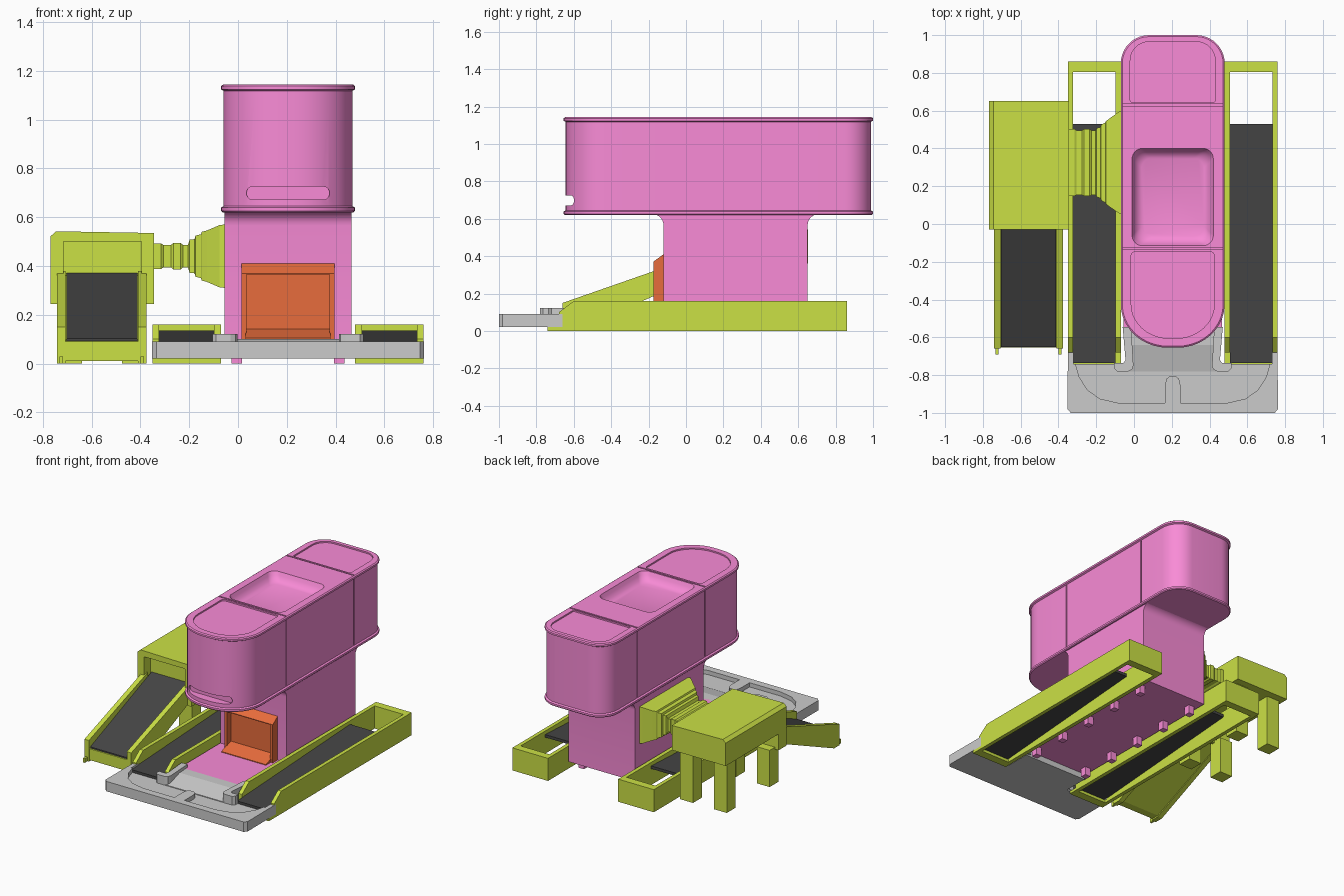
import bpy, bmesh
from math import sin, cos, pi

if "Cube" in bpy.data.objects:
    bpy.data.objects.remove(bpy.data.objects["Cube"])

def material(name, rgb):
    m = bpy.data.materials.new(name)
    m.diffuse_color = (*rgb, 1)
    m.use_nodes = True
    m.node_tree.nodes["Principled BSDF"].inputs["Base Color"].default_value = m.diffuse_color
    return m

PINK = material("pink", (0.95, 0.26, 0.68))
GREEN = material("green", (0.6, 0.75, 0.06))
DARK = material("belt", (0.06, 0.06, 0.06))
ORANGE = material("orange", (0.8, 0.15, 0.045))
MID = 0.205  # symmetry line of the tower and its two conveyors

def loft(name, rings, mat=None):
    bm = bmesh.new()
    rows = [[bm.verts.new(p) for p in r] for r in rings]
    n = len(rows[0])
    for a, b in zip(rows, rows[1:]):
        for i in range(n):
            j = (i + 1) % n
            bm.faces.new((a[i], a[j], b[j], b[i]))
    bm.faces.new(rows[0])
    bm.faces.new(rows[-1])
    bmesh.ops.recalc_face_normals(bm, faces=bm.faces[:])
    me = bpy.data.meshes.new(name)
    bm.to_mesh(me)
    bm.free()
    ob = bpy.data.objects.new(name, me)
    bpy.context.collection.objects.link(ob)
    if mat:
        me.materials.append(mat)
    return ob

def shade(ob):
    bpy.ops.object.select_all(action='DESELECT')
    ob.select_set(True)
    bpy.context.view_layer.objects.active = ob
    bpy.ops.object.shade_smooth_by_angle(angle=0.6)

def prism_x(name, yz, x0, x1, mat=None):
    return loft(name, [[(x, y, z) for y, z in yz] for x in (x0, x1)], mat)

def prism_z(name, xy, z0, z1, mat=None):
    return loft(name, [[(x, y, z) for x, y in xy] for z in (z0, z1)], mat)

def box(name, x0, x1, y0, y1, z0, z1, mat=None):
    return prism_x(name, [(y0, z0), (y1, z0), (y1, z1), (y0, z1)], x0, x1, mat)

def rounded(x0, x1, y0, y1, front, back, steps=10):
    pts = []
    for cx, cy, (rx, ry), a0 in ((x0 + front[0], y0 + front[1], front, pi),
                                 (x1 - front[0], y0 + front[1], front, 1.5 * pi),
                                 (x1 - back[0], y1 - back[1], back, 0),
                                 (x0 + back[0], y1 - back[1], back, pi / 2)):
        for i in range(steps + 1):
            a = a0 + pi / 2 * i / steps
            pts.append((cx + rx * cos(a), cy + ry * sin(a)))
    return pts

def cut(ob, cutter):
    mod = ob.modifiers.new("cut", 'BOOLEAN')
    mod.operation, mod.object, mod.solver = 'DIFFERENCE', cutter, 'EXACT'
    bpy.context.view_layer.objects.active = ob
    bpy.ops.object.modifier_apply(modifier=mod.name)
    bpy.data.objects.remove(cutter)

def flip(pts):
    return [(2 * MID - x, y) for x, y in reversed(pts)]

# upper housing with a rim at bottom and top
def outline(d):
    return rounded(-0.07 + d, 0.48 - d, -0.655 + d, 1.0 - d,
                   (0.25 - d, 0.23 - d), (0.15 - d, 0.15 - d))
levels = [(0.62, 0.006), (0.626, 0), (0.639, 0), (0.645, 0.011), (1.118, 0.011),
          (1.124, 0), (1.137, 0), (1.143, 0.008)]
upper = loft("upper_housing", [[(x, y, z) for x, y in outline(d)] for z, d in levels], PINK)

# lid panels, dished tray, front slot and seams
cut(upper, prism_z("cutter", rounded(-0.015, 0.425, -0.605, -0.148, (0.2, 0.18), (0.02, 0.02)), 1.133, 1.2))
cut(upper, prism_z("cutter", rounded(-0.02, 0.43, 0.645, 0.965, (0.01, 0.01), (0.1, 0.1)), 1.133, 1.2))
dish = [(1.16, 0), (1.143, 0), (1.12, 0.01), (1.095, 0.025), (1.08, 0.05)]
cut(upper, loft("cutter", [[(x, y, z) for x, y in
    rounded(-0.01 + d, 0.42 - d, -0.115 + d, 0.40 - d, (0.055, 0.055), (0.055, 0.055))] for z, d in dish]))
slot = rounded(0.035, 0.375, 0.672, 0.725, (0.025, 0.025), (0.025, 0.025), 5)
cut(upper, loft("cutter", [[(x, y, z) for x, z in slot] for y in (-0.7, -0.585)]))
for y in (-0.13, 0.63):
    cut(upper, box("cutter", -0.2, -0.052, y - 0.005, y + 0.005, 0.647, 1.116))
    cut(upper, box("cutter", 0.462, 0.6, y - 0.005, y + 0.005, 0.647, 1.116))
    cut(upper, box("cutter", -0.06, 0.47, y - 0.005, y + 0.005, 1.135, 1.2))
shade(upper)

# column with flared neck
arc = [i * pi / 12 for i in range(7)]
neck = [(-0.12, 0.06)] + [(-0.18 + 0.06 * cos(a), 0.565 + 0.06 * sin(a)) for a in arc]
neck += [(0.71 - 0.06 * cos(a), 0.565 + 0.06 * sin(a)) for a in reversed(arc)] + [(0.65, 0.06)]
shade(prism_x("column", neck, -0.055, 0.465, PINK))

# floor plate and small feet
box("floor_plate", -0.055, 0.465, -0.57, -0.11, 0.06, 0.1, PINK)
for x in (-0.005, 0.415):
    for i in range(5):
        y = -0.5 + i * 0.265
        box("foot", x - 0.022, x + 0.022, y - 0.022, y + 0.022, 0, 0.07, PINK)

# orange doorway hood and its sloped sill
side = [(-0.11, 0.1), (-0.175, 0.1), (-0.175, 0.37), (-0.12, 0.41), (-0.11, 0.41)]
hood = prism_x("doorway_hood", side, 0.015, 0.395, ORANGE)
cut(hood, box("cutter", 0.035, 0.375, -0.3, -0.13, 0.05, 0.365))
prism_x("doorway_sill", [(-0.12, 0.09), (-0.23, 0.09), (-0.23, 0.105), (-0.12, 0.145)], 0.03, 0.38, ORANGE)

# two floor conveyors, mirrored about the tower
def conveyor(tag, s):
    def X(a, b):
        return sorted((MID + s * a, MID + s * b))
    wall = [(-0.74, 0), (0.86, 0), (0.86, 0.16), (-0.6, 0.16), (-0.68, 0.1), (-0.68, 0.02), (-0.74, 0.02)]
    prism_x(tag + "_inner_wall", wall, *X(0.275, 0.303), GREEN)
    prism_x(tag + "_outer_wall", wall, *X(0.528, 0.555), GREEN)
    box(tag + "_end_bar", *X(0.275, 0.555), 0.805, 0.86, 0, 0.16, GREEN)
    box(tag + "_front_bar", *X(0.275, 0.555), -0.74, -0.68, 0, 0.02, GREEN)
    belt = [(-0.735, 0.075), (0.53, 0.135), (0.53, 0.115), (-0.735, 0.02)]
    prism_x(tag + "_belt", belt, *X(0.303, 0.528), DARK)
conveyor("right_conveyor", 1)
conveyor("left_conveyor", -1)

# front tray with a curved recess and centre tongue
half = [(-0.045, -0.56), (-0.045, -0.74), (-0.11, -0.74), (-0.32, -0.74), (-0.32, -0.66), (-0.35, -0.66),
        (-0.352, -0.98), (-0.335, -1.0)]
tray = prism_z("front_tray", half + flip(half), 0.02, 0.09)
rec = [(-0.31, -0.5), (-0.31, -0.74), (-0.29, -0.81), (-0.245, -0.88), (-0.18, -0.925), (-0.08, -0.948),
       (0.165, -0.948), (0.165, -0.85), (0.172, -0.82), (0.19, -0.805)]
cut(tray, prism_z("cutter", rec + flip(rec), 0.06, 0.2))
prism_x("entry_ramp", [(-0.78, 0.03), (-0.78, 0.065), (-0.64, 0.1), (-0.56, 0.1), (-0.56, 0.03)], -0.03, 0.44)
arm = [(-0.06, -0.545), (-0.045, -0.72), (-0.055, -0.735), (-0.105, -0.735), (-0.105, -0.765),
       (-0.09, -0.78), (-0.03, -0.78), (-0.01, -0.77), (-0.003, -0.75), (-0.015, -0.545)]
prism_z("left_guide", arm, 0.03, 0.122)
prism_z("right_guide", flip(arm), 0.03, 0.122)

# side table: slab, deeper collar round the chute opening, legs
def table_part(name, y0, y1, z0):
    xz = [(-0.768, z0), (-0.345, z0), (-0.345, 0.535), (-0.745, 0.542), (-0.768, 0.522)]
    return loft(name, [[(x, y, z) for x, z in xz] for y in (y0, y1)], GREEN)
table_part("table_slab", 0.06, 0.652, 0.36)
collar = table_part("table_collar", -0.03, 0.06, 0.245)
cut(collar, box("cutter", -0.715, -0.395, -0.1, 0.04, 0.2, 0.5))
for x in (-0.74, -0.475):
    for y in (0.02, 0.5):
        box("table_leg", x, x + 0.1, y, y + 0.1, 0, 0.37 if y > 0.1 else 0.26, GREEN)

# sloped chute with belt
rail = [(-0.66, 0.0), (-0.66, 0.15), (0.0, 0.38), (0.0, 0.26), (-0.05, 0.24), (-0.6, 0.0)]
for x in (-0.742, -0.41):
    prism_x("chute_rail", rail, x, x + 0.035, GREEN)
    box("chute_tab", x + 0.01, x + 0.025, -0.69, -0.65, 0.0, 0.03, GREEN)
prism_x("chute_bed", [(-0.655, 0.01), (-0.655, 0.09), (0.03, 0.36), (0.03, 0.28), (-0.6, 0.01)], -0.71, -0.405, GREEN)
prism_x("chute_belt", [(-0.65, 0.09), (-0.65, 0.102), (0.035, 0.372), (0.035, 0.35)], -0.703, -0.412, DARK)

# ribbed duct flaring into the tower
duct = [(-0.36, 0.178, 0.052), (-0.315, 0.178, 0.052), (-0.305, 0.171, 0.046), (-0.275, 0.171, 0.046),
        (-0.265, 0.178, 0.054), (-0.235, 0.178, 0.054), (-0.225, 0.171, 0.046), (-0.205, 0.171, 0.046),
        (-0.198, 0.182, 0.068), (-0.178, 0.188, 0.07), (-0.174, 0.2, 0.084), (-0.152, 0.212, 0.09),
        (-0.148, 0.22, 0.1), (-0.128, 0.235, 0.105), (-0.075, 0.272, 0.128), (-0.05, 0.275, 0.13)]
loft("duct", [[(x, 0.325 + a * w, 0.44 + b * h) for a, b in ((-1, -1), (1, -1), (1, 1), (-1, 1))]
              for x, w, h in duct], GREEN)
